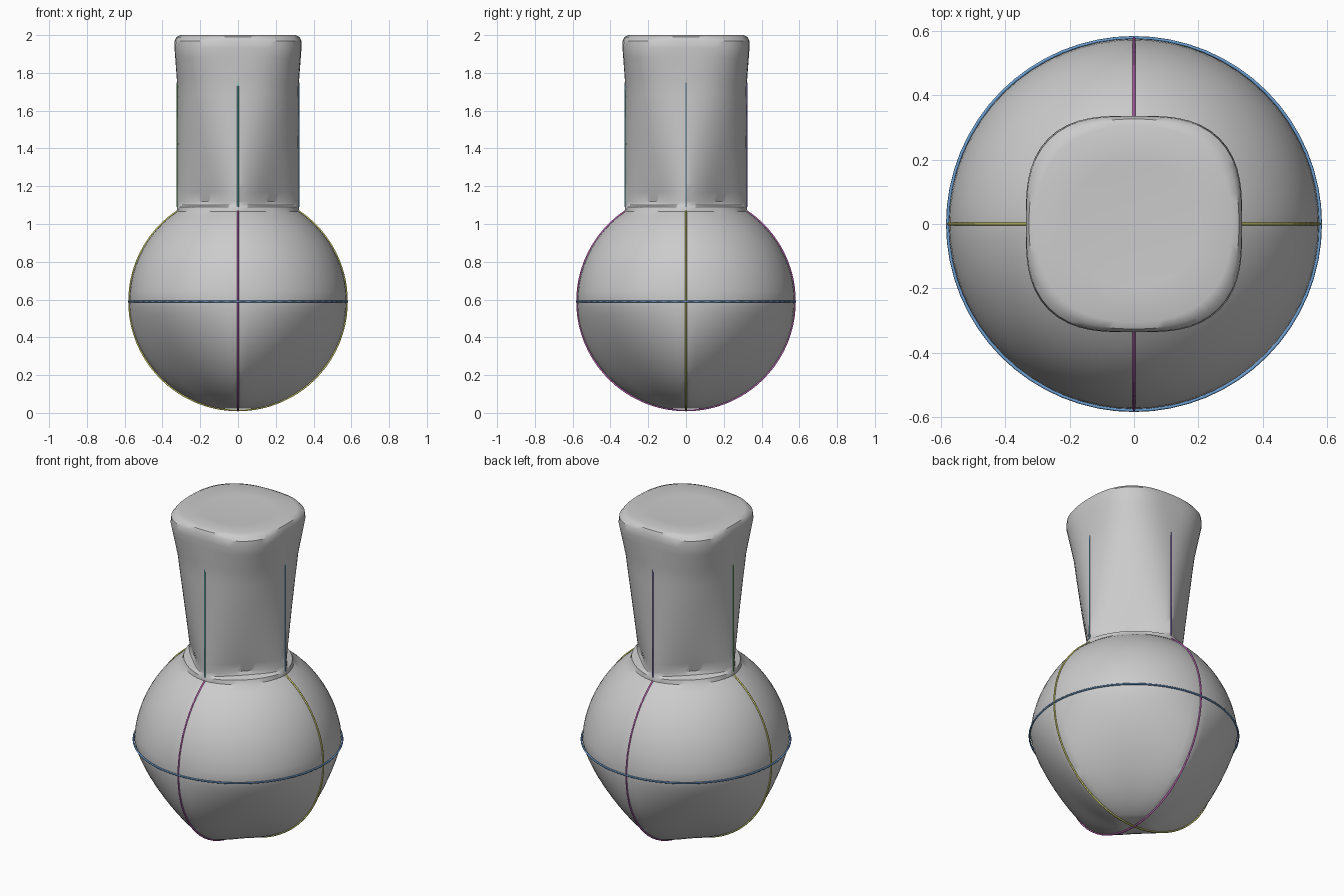
import bpy, bmesh, math

if "Cube" in bpy.data.objects:
    bpy.data.objects.remove(bpy.data.objects["Cube"])

SEG = 64
R, CZ = 0.575, 0.59      # bulb radius and centre height


def ring(bm, z, axis_r, change, power=1.0):
    """Ring whose radius changes between the four axis guide lines."""
    out = []
    for i in range(SEG):
        a = 2 * math.pi * i / SEG
        r = axis_r * (1 + change * abs(math.sin(2 * a)) ** power)
        out.append(bm.verts.new((r * math.cos(a), r * math.sin(a), z)))
    return out


def lathe(name, rings):
    bm = bmesh.new()
    loops = [ring(bm, *args) for args in rings]
    for lo, hi in zip(loops, loops[1:]):
        for i in range(SEG):
            j = (i + 1) % SEG
            bm.faces.new((lo[i], lo[j], hi[j], hi[i]))
    bm.faces.new(loops[0][::-1])
    bm.faces.new(loops[-1])
    me = bpy.data.meshes.new(name)
    bm.to_mesh(me)
    bm.free()
    ob = bpy.data.objects.new(name, me)
    bpy.context.collection.objects.link(ob)
    bpy.context.view_layer.objects.active = ob
    ob.select_set(True)
    bpy.ops.object.shade_smooth_by_angle(angle=math.radians(35))
    ob.select_set(False)


def guide(name, pts, color, closed=False, radius=0.005):
    """Thin coloured tube along a path."""
    cu = bpy.data.curves.new(name, 'CURVE')
    cu.dimensions = '3D'
    cu.bevel_depth = radius
    cu.bevel_resolution = 1
    sp = cu.splines.new('POLY')
    sp.points.add(len(pts) - 1)
    for p, co in zip(sp.points, pts):
        p.co = (*co, 1)
    sp.use_cyclic_u = closed
    mat = bpy.data.materials.new(name)
    mat.diffuse_color = (*color, 1)
    mat.use_nodes = True
    mat.node_tree.nodes["Principled BSDF"].inputs["Base Color"].default_value = mat.diffuse_color
    cu.materials.append(mat)
    bpy.context.collection.objects.link(bpy.data.objects.new(name, cu))


# Bulb: round along the axes, drawn in between them towards the bottom,
# then a shoulder ledge, a flaring neck and a softened flat cap
rings = []
for i in range(1, 33):
    lat = math.radians(-90 + i * 146 / 32)
    s = math.sin(lat)
    change = 0.28 * s if s < 0 else -0.05 * s
    rings.append((CZ + R * s + (0.01 if i == 1 else 0), R * math.cos(lat), change))
rings.append((1.09, 0.322, -0.07))
rings.append((1.10, 0.321, -0.20))
for i in range(17):
    t = i / 16
    flare = 0.015 * max(0, (t - 0.75) / 0.25)
    rings.append((1.12 + 0.81 * t, 0.321 + flare,
                  -0.23 + 0.35 * t ** 0.85, 1 + t))
rings += [(1.97, 0.335, 0.11, 2), (1.99, 0.326, 0.08, 2),
          (2.0, 0.305, 0.06, 2), (1.992, 0.2, 0.0)]
lathe("flask_body", rings)

# Coloured guide lines over the bulb
N = 64
guide("equator_line", [(0.579 * math.cos(2 * math.pi * i / N),
                        0.579 * math.sin(2 * math.pi * i / N), CZ) for i in range(N)],
      (0.15, 0.35, 0.65), True)
arc = [math.radians(-236 + 292 * i / 60) for i in range(61)]
guide("side_profile_line", [(0.577 * math.cos(a), 0, CZ + 0.577 * math.sin(a)) for a in arc],
      (0.65, 0.65, 0.15))
guide("front_profile_line", [(0, 0.577 * math.cos(a), CZ + 0.577 * math.sin(a)) for a in arc],
      (0.6, 0.15, 0.55))

# Upright guide lines on the neck
for name, x, y, col in (("neck_line_front", 0, -1, (0.2, 0.75, 0.7)),
                        ("neck_line_back", 0, 1, (0.3, 0.2, 0.6)),
                        ("neck_line_right", 1, 0, (0.2, 0.5, 0.75)),
                        ("neck_line_left", -1, 0, (0.2, 0.55, 0.2))):
    guide(name, [(0.321 * x, 0.321 * y, 1.09), (0.321 * x, 0.321 * y, 1.75)], col, radius=0.004)
